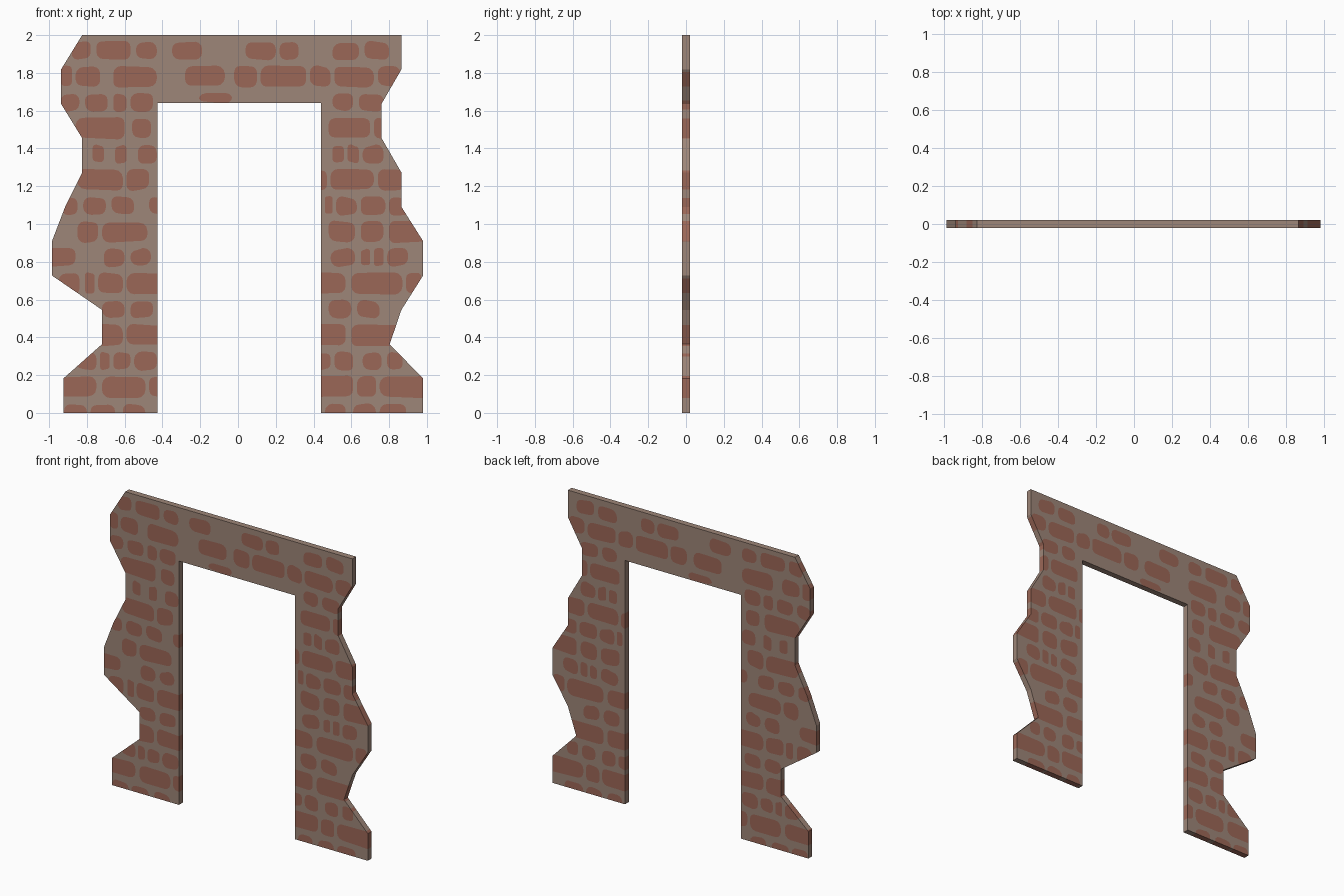
import bpy, bmesh, math, random
from mathutils import Vector
from mathutils.geometry import delaunay_2d_cdt

if "Cube" in bpy.data.objects:
    bpy.data.objects.remove(bpy.data.objects["Cube"])

random.seed(4)
HALF_DEPTH = 0.02
COURSE = 0.137          # vertical spacing of the brick courses


def material(name, rgb):
    m = bpy.data.materials.new(name)
    m.diffuse_color = (*rgb, 1.0)
    m.use_nodes = True
    m.node_tree.nodes["Principled BSDF"].inputs["Base Color"].default_value = m.diffuse_color
    return m


# Ragged wall outline with doorway, counter-clockwise seen from the front
STEP = 2.0 / 11
left_x = [-.925, -.925, -.72, -.72, -.985, -.985, -.915, -.825, -.825, -.937, -.937, -.825]
right_x = [.98, .98, .803, .865, .98, .98, .865, .865, .76, .76, .865, .865]
outline = [(x, i * STEP) for i, x in enumerate(right_x)]
outline += [(x, i * STEP) for i, x in reversed(list(enumerate(left_x)))]
outline += [(-.425, 0), (-.425, 1.64), (.44, 1.64), (.44, 0)]

# Brick courses from the ground up: start, end, start, end ... along x
left_pier = [
    [-.92, -.80, -.78, -.65, -.61, -.49],
    [-.98, -.75, -.72, -.49, -.47, -.38],
    [-.86, -.75, -.73, -.68, -.66, -.57, -.55, -.43],
    [-.75, -.61, -.59, -.38],
    [-.72, -.60, -.57, -.45],
    [-.95, -.84, -.81, -.76, -.74, -.61, -.59, -.38],
    [-1.02, -.86, -.71, -.60, -.57, -.46],
    [-.85, -.74, -.72, -.48],
    [-.93, -.85, -.82, -.70, -.67, -.55, -.47, -.38],
    [-.85, -.61, -.59, -.47],
    [-.77, -.71, -.65, -.59, -.53, -.43],
    [-.86, -.60, -.56, -.46],
    [-.94, -.84, -.81, -.69, -.66, -.59, -.57, -.45],
]
right_pier = [
    [.46, .57, .61, .73, .75, .89],
    [.40, .61, .63, .73, .75, 1.02],
    [.40, .49, .51, .61, .66, .76, .79, .87],
    [.40, .57, .60, .87],
    [.48, .60, .63, .75],
    [.40, .57, .60, .87, .89, .97],
    [.49, .62, .65, .70, .72, .77, .79, .90],
    [.48, .62, .65, .77, .80, 1.02],
    [.46, .50, .52, .63, .65, .78, .80, .90],
    [.40, .47, .49, .72, .74, .88],
    [.50, .56, .58, .64, .66, .77],
    [.48, .70, .72, .80],
    [.50, .61, .64, .77],
]
lintel = [
    [-.94, -.88, -.86, -.73, -.66, -.43, -.28, -.07, -.02, .10,
     .12, .36, .38, .49, .51, .72, .74, .86],
    [-.88, -.78, -.75, -.57, -.54, -.43, -.35, -.19,
     .04, .20, .22, .32, .50, .64, .67, .80],
]


def brick(x0, x1, z, h):
    """Worn brick outline: rounded rectangle with slightly uneven corners."""
    r = min(0.04, (x1 - x0) * 0.35)
    pts = []
    for k, (sx, sz) in enumerate([(1, -1), (1, 1), (-1, 1), (-1, -1)]):
        rr = r * random.uniform(0.7, 1.1)
        cx = (x1 - rr) if sx > 0 else (x0 + rr)
        cz = z + sz * (h / 2 - rr + random.uniform(-.006, .006))
        for j in range(4):
            a = math.radians(-90 + 90 * k + 30 * j)
            pts.append((cx + rr * math.cos(a), cz + rr * math.sin(a)))
    return pts


loops = [outline]
for first, courses in ((0, left_pier), (0, right_pier), (13, lintel)):
    for i, xs in enumerate(courses, first):
        h = 0.108 if i % 2 else 0.092
        for x0, x1 in zip(xs[::2], xs[1::2]):
            loops.append(brick(x0, x1, i * COURSE, h))
loops.append(brick(-.21, -.03, 1.67, 0.055))   # worn brick over the doorway

# Overlay bricks on the outline, so they are cut flush into the wall faces
coords, faces = [], []
for loop in loops:
    faces.append(list(range(len(coords), len(coords) + len(loop))))
    coords += [Vector(p) for p in loop]
verts2, _, tris, _, _, origin = delaunay_2d_cdt(coords, [], faces, 1, 1e-5)

# Thick slab: front and back faces share the pattern, rims take their neighbour's colour
bm = bmesh.new()
front = [bm.verts.new((v.x, -HALF_DEPTH, v.y)) for v in verts2]
back = [bm.verts.new((v.x, HALF_DEPTH, v.y)) for v in verts2]
edges = {}
for tri, src in zip(tris, origin):
    if 0 not in src:
        continue
    colour = 1 if len(src) > 1 else 0
    bm.faces.new([front[i] for i in tri]).material_index = colour
    bm.faces.new([back[i] for i in reversed(tri)]).material_index = colour
    for a, b in zip(tri, list(tri[1:]) + [tri[0]]):
        edges[(a, b)] = colour
for (a, b), colour in edges.items():
    if (b, a) not in edges:
        bm.faces.new((front[b], front[a], back[a], back[b])).material_index = colour
bmesh.ops.delete(bm, geom=[v for v in bm.verts if not v.link_faces], context='VERTS')
bmesh.ops.recalc_face_normals(bm, faces=bm.faces)

mesh = bpy.data.meshes.new("brick_wall")
bm.to_mesh(mesh)
bm.free()
mesh.materials.append(material("mortar", (.34, .237, .188)))
mesh.materials.append(material("brick_red", (.33, .135, .095)))
wall = bpy.data.objects.new("brick_doorway_wall", mesh)
bpy.context.collection.objects.link(wall)
